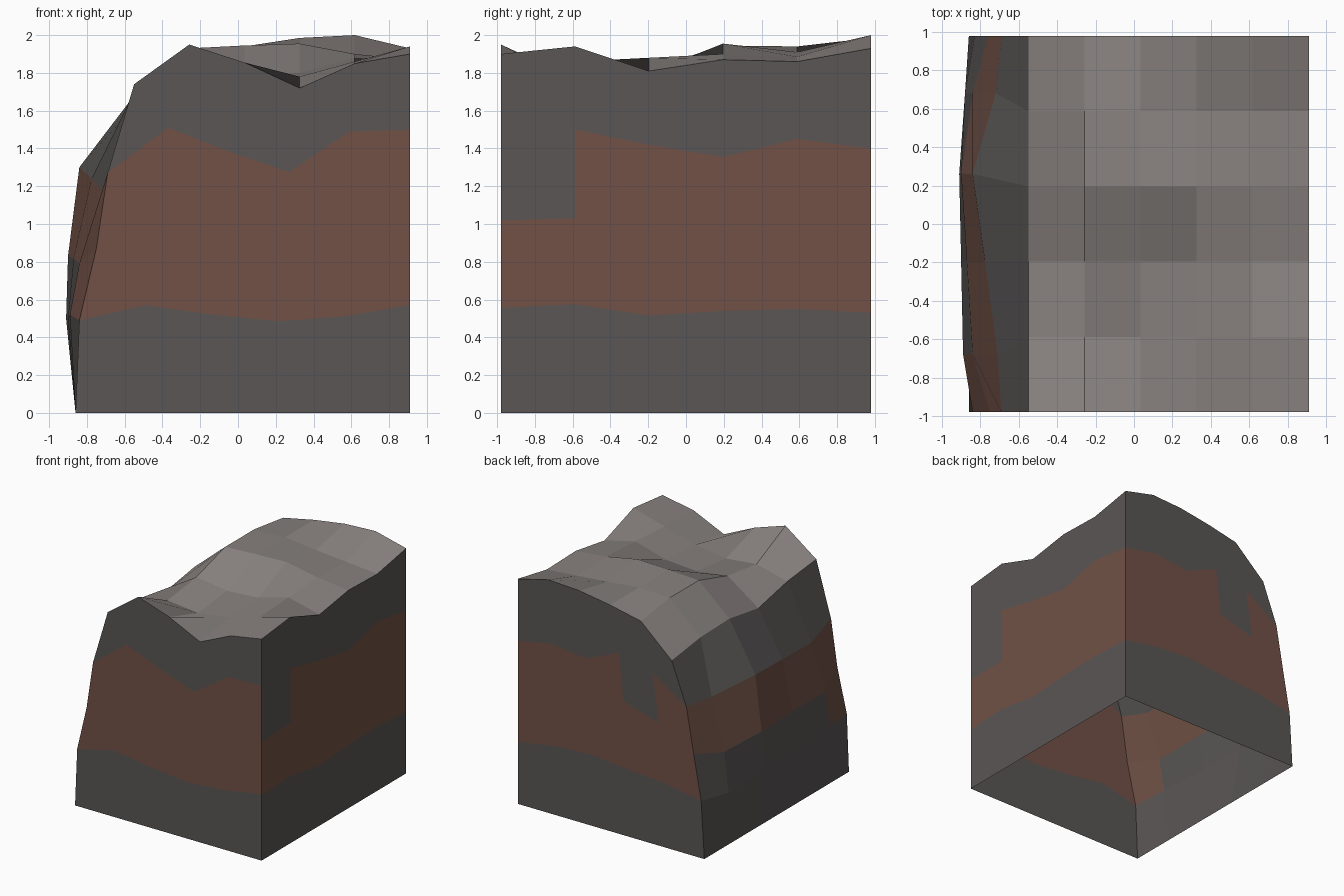
import bpy
import bmesh

cube = bpy.data.objects.get("Cube")
if cube:
    bpy.data.objects.remove(cube, do_unlink=True)


def make_material(name, colour):
    material = bpy.data.materials.new(name)
    material.use_nodes = True
    material.diffuse_color = (*colour, 1)
    shader = material.node_tree.nodes["Principled BSDF"]
    shader.inputs["Base Color"].default_value = (*colour, 1)
    shader.inputs["Roughness"].default_value = 0.9
    return material


TOP, ROCK, CLAY = range(3)
MATERIALS = [
    make_material("pale stone", (0.25, 0.225, 0.215)),
    make_material("dark rock", (0.1, 0.092, 0.09)),
    make_material("clay band", (0.165, 0.083, 0.061)),
]

LEFT, FRONT, BACK, EDGE = 0.91, -0.98, 0.98, -0.55
STEPS = 6


def spread(start, end):
    """Evenly spaced values from start to end, one per grid line."""
    return [start + (end - start) * i / (STEPS - 1) for i in range(STEPS)]


def build_patch(name, rows, rule, flip=False):
    """Flat-shaded grid of quads; rule(row, column) picks the material."""
    bm = bmesh.new()
    verts = [[bm.verts.new(p) for p in row] for row in rows]
    for r in range(len(rows) - 1):
        for c in range(STEPS - 1):
            quad = [verts[r][c], verts[r][c + 1],
                    verts[r + 1][c + 1], verts[r + 1][c]]
            face = bm.faces.new(quad[::-1] if flip else quad)
            face.material_index = rule(r, c)
    mesh = bpy.data.meshes.new(name)
    bm.to_mesh(mesh)
    bm.free()
    for material in MATERIALS:
        mesh.materials.append(material)
    obj = bpy.data.objects.new(name, mesh)
    bpy.context.scene.collection.objects.link(obj)
    return obj


# Uneven plateau: one height row per grid line, front to back
heights = [
    [1.74, 1.95, 1.855, 1.72, 1.85, 1.90],
    [1.70, 1.77, 1.74, 1.78, 1.86, 1.94],
    [1.62, 1.82, 1.78, 1.80, 1.88, 1.81],
    [1.68, 1.93, 1.945, 1.955, 1.90, 1.87],
    [1.67, 1.93, 1.94, 1.91, 1.885, 1.86],
    [1.62, 1.88, 1.94, 1.985, 2.00, 1.93],
]
xs, ys = spread(EDGE, LEFT), spread(FRONT, BACK)
plateau = [[(x, y, z) for x, z in zip(xs, row)] for y, row in zip(ys, heights)]
build_patch("plateau", plateau, lambda r, c: TOP)

# Bulging cliff on the right side, listed front to back for each level
bulge_y = [FRONT, -0.68, -0.2, 0.26, 0.68, BACK]
bulge_x = [
    [-0.84, -0.89, -0.90, -0.91, -0.88, -0.83],
    [-0.75, -0.84, -0.87, -0.90, -0.84, -0.76],
    [-0.69, -0.71, -0.775, -0.84, -0.72, -0.69],
]
bulge_z = [
    [0.49, 0.52, 0.50, 0.50, 0.46, 0.49],
    [0.87, 0.79, 0.82, 0.83, 0.80, 0.87],
    [1.27, 1.18, 1.24, 1.30, 1.24, 1.26],
]
cliff = [[(-0.86, y, 0) for y in ys]]
cliff += [list(zip(x, bulge_y, z)) for x, z in zip(bulge_x, bulge_z)]
cliff.append([row[0] for row in plateau])


def cliff_rule(r, c):
    return CLAY if r == 2 or (r == 1 and c == 0) else ROCK


build_patch("right_cliff", cliff, cliff_rule, flip=True)


# Flat cut walls: clay fills the two middle levels, apart from one gap
def wall_rule(gap):
    return lambda r, c: CLAY if r in (1, 2) and (r, c) != (2, gap) else ROCK


def cross_wall(name, y, end, levels, gap, flip):
    """Wall across x that meets the cliff at one end of its rows."""
    levels = [[0] * STEPS, *levels, [p[2] for p in plateau[end]]]
    rows = []
    for edge, zs in zip(cliff, levels):
        zs = [edge[end][2], *zs[1:]]
        line = spread(edge[end][0], LEFT)
        rows.append([(x, y, z) for x, z in zip(line, zs)])
    build_patch(name, rows, wall_rule(gap), flip)


middle = [1.0] * STEPS
cross_wall("front_wall", FRONT, 0, [
    [0.49, 0.57, 0.52, 0.485, 0.51, 0.57],
    middle,
    [1.27, 1.51, 1.385, 1.275, 1.49, 1.50]], None, False)
cross_wall("back_wall", BACK, -1, [
    [0.49, 0.55, 0.575, 0.61, 0.59, 0.53],
    [0.87, 1.05, 1.15, 1.1, 1.05, 1.0],
    [1.26, 1.47, 1.55, 1.42, 1.46, 1.40]], 1, True)

side_levels = [
    [0] * STEPS,
    [0.555, 0.575, 0.515, 0.54, 0.55, 0.53],
    [1.02, 1.03, *middle[2:]],
    [1.50, 1.50, 1.42, 1.355, 1.45, 1.40],
    [row[-1] for row in heights],
]
side = [[(LEFT, y, z) for y, z in zip(ys, zs)] for zs in side_levels]
build_patch("left_wall", side, wall_rule(0))
